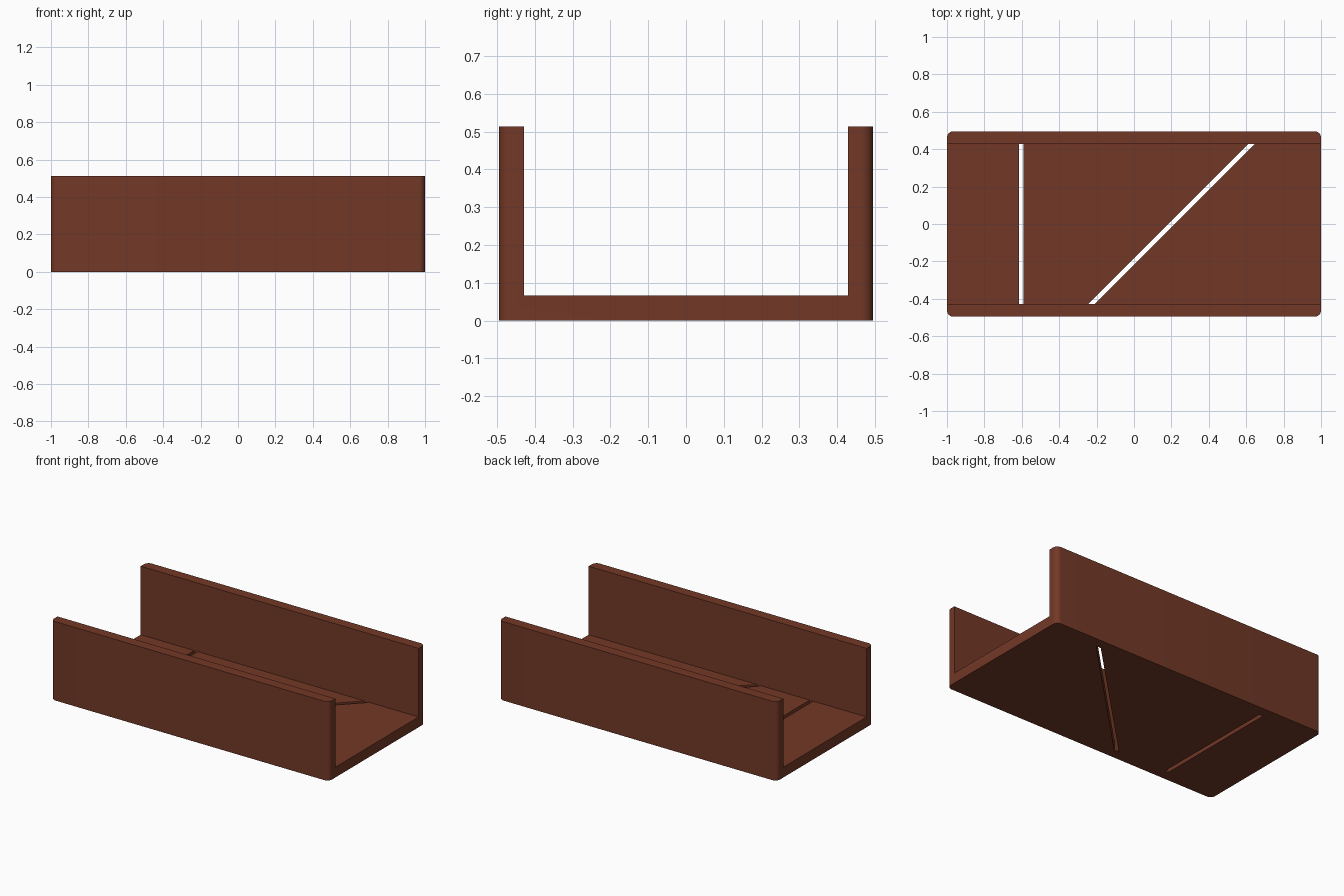
import bpy, bmesh, math
from mathutils import Matrix

if "Cube" in bpy.data.objects:
    bpy.data.objects.remove(bpy.data.objects["Cube"])

L, W, H = 1.0, 0.495, 0.513      # half length, half width, height
T = 0.067                        # board thickness
R = 0.033                        # corner radius
IN = W - T                       # inner half width

wood = bpy.data.materials.new("reddish_brown_wood")
wood.diffuse_color = (0.17, 0.04, 0.02, 1)
wood.use_nodes = True
wood.node_tree.nodes["Principled BSDF"].inputs["Base Color"].default_value = wood.diffuse_color


def add_object(name, bm):
    bmesh.ops.recalc_face_normals(bm, faces=bm.faces)
    mesh = bpy.data.meshes.new(name)
    bm.to_mesh(mesh)
    bm.free()
    mesh.materials.append(wood)
    obj = bpy.data.objects.new(name, mesh)
    bpy.context.collection.objects.link(obj)
    return obj


def prism(bm, verts, offset):
    face = bm.faces.new([bm.verts.new(v) for v in verts])
    out = bmesh.ops.extrude_face_region(bm, geom=[face])
    moved = [v for v in out["geom"] if isinstance(v, bmesh.types.BMVert)]
    bmesh.ops.translate(bm, verts=moved, vec=offset)


# Trough: U profile swept along x, outer upright corners rounded
bm = bmesh.new()
profile = [(-W, 0), (W, 0), (W, H), (IN, H), (IN, T), (-IN, T), (-IN, H), (-W, H)]
prism(bm, [(-L, y, z) for y, z in profile], (2 * L, 0, 0))
corners = [e for e in bm.edges
           if all(abs(abs(v.co.y) - W) < 1e-5 for v in e.verts)
           and abs(e.verts[0].co.z - e.verts[1].co.z) > 0.1]
bmesh.ops.bevel(bm, geom=corners, offset=R, segments=8, profile=0.5,
                affect='EDGES', clamp_overlap=False)
trough = add_object("trough", bm)

# Slot cutters: one straight and one diagonal, ending at the inner walls
bm = bmesh.new()
end = IN - 0.0005
for centre, slope, half in ((-0.603, 0, 0.0125), (0.2, 1, 0.0175)):
    outline = [(centre + slope * y + s * half, y, -0.1)
               for y, s in ((-end, -1), (-end, 1), (end, 1), (end, -1))]
    prism(bm, outline, (0, 0, 0.3))
cutter = add_object("slot_cutter", bm)
cutter.hide_render = True
cutter.hide_viewport = False
cutter.display_type = 'WIRE'

# Cut the slots through the floor and bake the result
cut = trough.modifiers.new("slots", 'BOOLEAN')
cut.operation = 'DIFFERENCE'
cut.solver = 'EXACT'
cut.object = cutter
bpy.context.view_layer.objects.active = trough
trough.select_set(True)
bpy.ops.object.modifier_apply(modifier=cut.name)
bpy.data.objects.remove(cutter)
bpy.ops.object.shade_smooth_by_angle(angle=math.radians(30))
